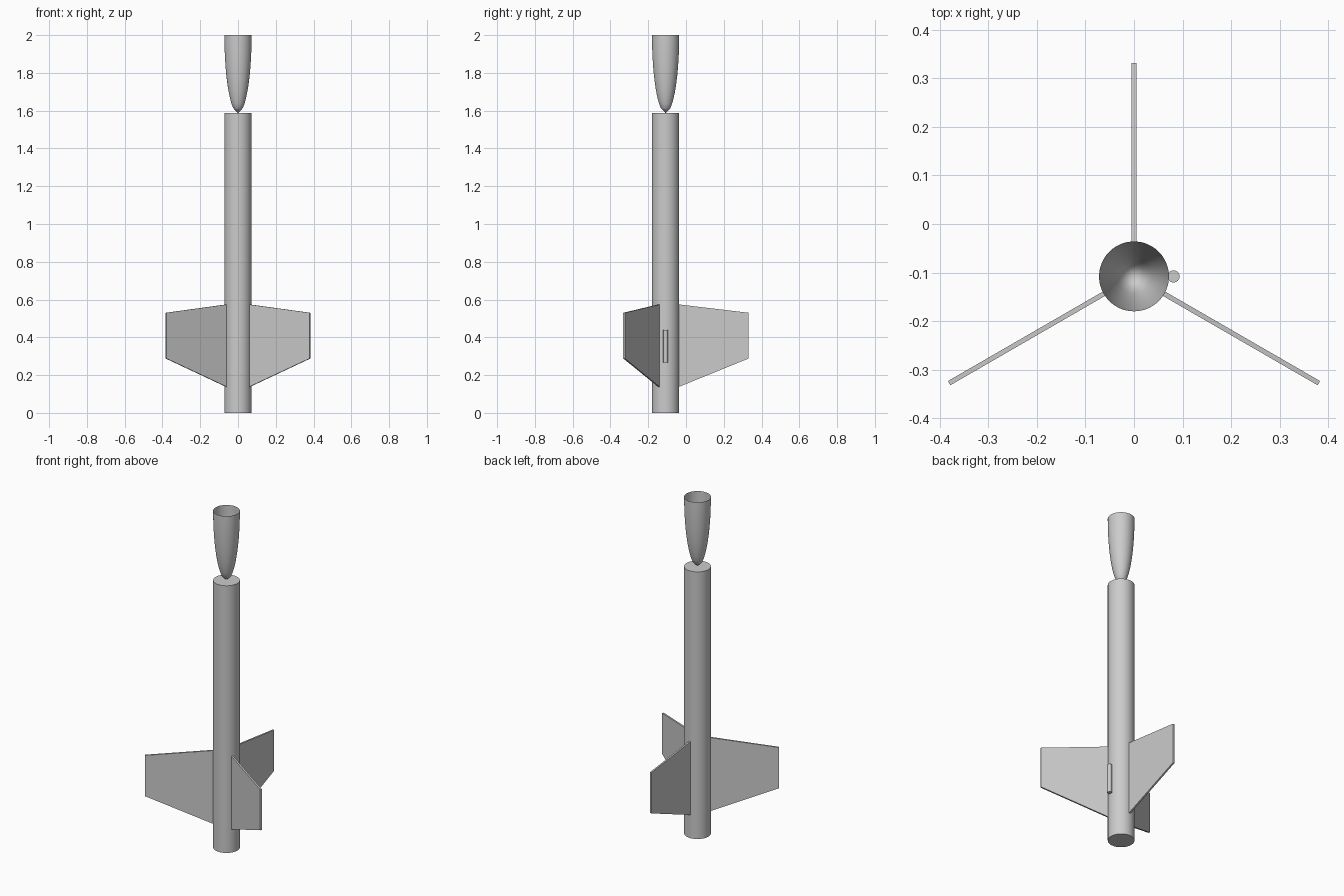
import bpy
import bmesh
import math
from mathutils import Matrix, Vector

old = bpy.data.objects.get("Cube")
if old:
    bpy.data.objects.remove(old, do_unlink=True)

AXIS = Vector((0, -0.108, 0))   # centre line of the rocket
R = 0.072                       # body radius
BODY_TOP, TOP = 1.587, 2.0
SIDES = 64

grey = bpy.data.materials.new("light_grey")
grey.use_nodes = True
grey.diffuse_color = (0.6, 0.6, 0.6, 1)
grey.node_tree.nodes["Principled BSDF"].inputs["Base Color"].default_value = (0.6, 0.6, 0.6, 1)


def finish(bm, name, smooth=False):
    """Turn a bmesh into a named grey object standing on the rocket axis."""
    mesh = bpy.data.meshes.new(name)
    bm.to_mesh(mesh)
    bm.free()
    mesh.materials.append(grey)
    obj = bpy.data.objects.new(name, mesh)
    obj.location = AXIS
    bpy.context.collection.objects.link(obj)
    if smooth:
        bpy.ops.object.select_all(action="DESELECT")
        obj.select_set(True)
        bpy.context.view_layer.objects.active = obj
        bpy.ops.object.shade_smooth_by_angle(angle=math.radians(30))
    return obj


def cylinder(name, radius, z0, z1, x=0, sides=SIDES):
    bm = bmesh.new()
    bmesh.ops.create_cone(bm, cap_ends=True, segments=sides, radius1=radius,
                          radius2=radius, depth=z1 - z0,
                          matrix=Matrix.Translation((x, 0, (z0 + z1) / 2)))
    return finish(bm, name, smooth=True)


def nose_cone(name, steps=16):
    """Open elliptical shell, point down."""
    bm = bmesh.new()
    verts = []
    for i in range(steps + 1):
        t = i / steps
        radius = R * math.sqrt(1 - (1 - t) ** 2)
        verts.append(bm.verts.new((radius, 0, BODY_TOP + t * (TOP - BODY_TOP))))
    edges = [bm.edges.new(pair) for pair in zip(verts, verts[1:])]
    bmesh.ops.spin(bm, geom=verts + edges, cent=(0, 0, 0), axis=(0, 0, 1),
                   angle=math.tau, steps=SIDES, use_duplicate=False)
    bmesh.ops.remove_doubles(bm, verts=bm.verts, dist=0.0001)
    bmesh.ops.recalc_face_normals(bm, faces=bm.faces)
    return finish(bm, name, smooth=True)


def fin(name, degrees, thickness=0.01):
    """Swept trapezoid plate, extruded and turned about the axis."""
    outline = [(R - 0.001, 0.138), (0.44, 0.288), (0.44, 0.53), (R - 0.001, 0.574)]
    bm = bmesh.new()
    face = bm.faces.new([bm.verts.new((r, -thickness / 2, z)) for r, z in outline])
    new = bmesh.ops.extrude_face_region(bm, geom=[face])["geom"]
    moved = [g for g in new if isinstance(g, bmesh.types.BMVert)]
    bmesh.ops.translate(bm, verts=moved, vec=(0, thickness, 0))
    bmesh.ops.recalc_face_normals(bm, faces=bm.faces)
    bmesh.ops.rotate(bm, verts=bm.verts, cent=(0, 0, 0),
                     matrix=Matrix.Rotation(math.radians(degrees), 3, "Z"))
    return finish(bm, name)


# Body tube and the upturned nose cone above it
cylinder("body_tube", R, 0, BODY_TOP)
nose_cone("nose_cone")

# Launch lug on the left side of the body
cylinder("launch_lug", 0.0125, 0.267, 0.44, x=0.0815, sides=32)

# Three evenly spaced fins
for label, angle in (("back", 90), ("front_right", 210), ("front_left", 330)):
    fin(label + "_fin", angle)
